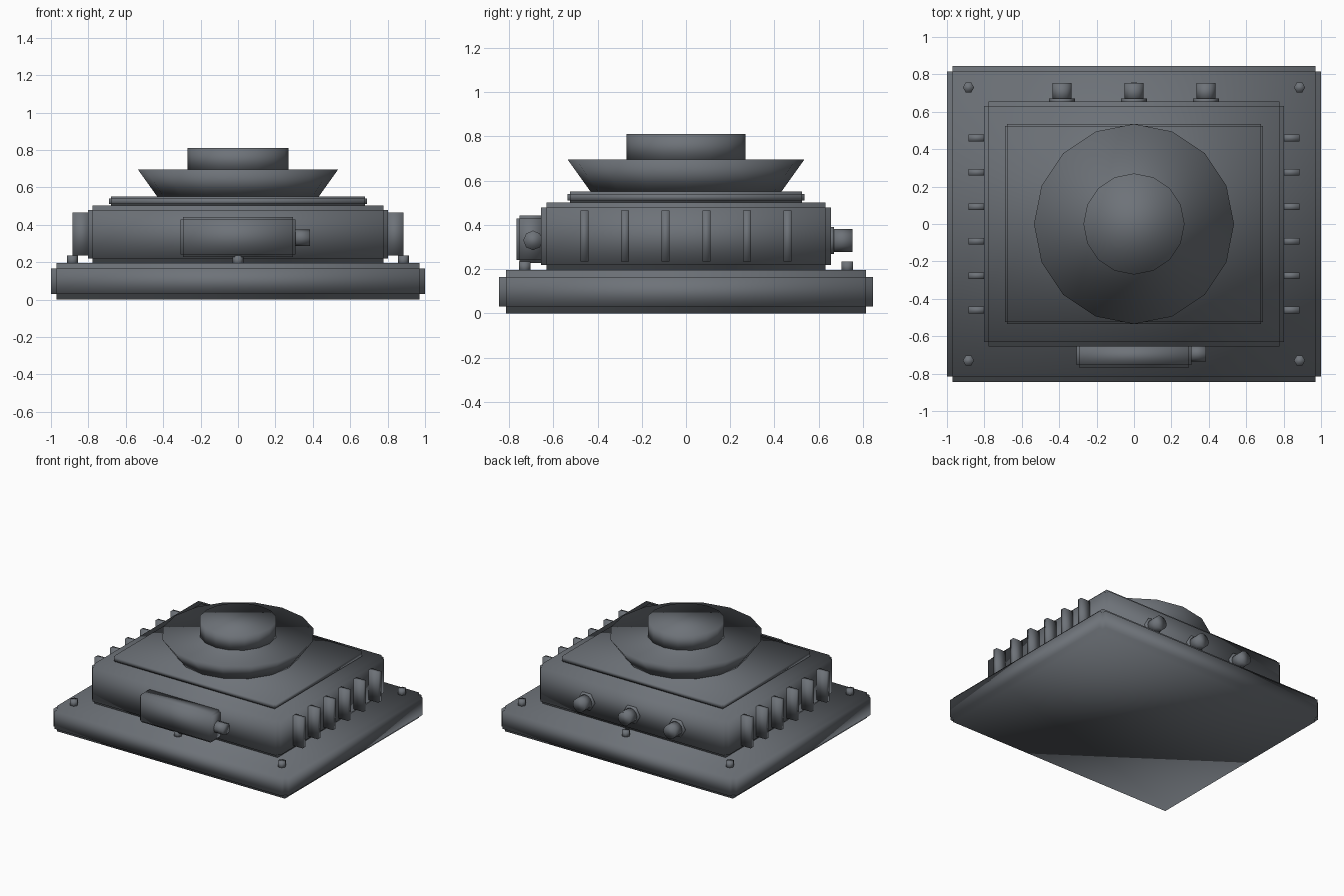
import bpy, bmesh
from math import pi
from mathutils import Matrix

if "Cube" in bpy.data.objects:
    bpy.data.objects.remove(bpy.data.objects["Cube"])

# Dark blue-grey metal
metal = bpy.data.materials.new("dark_metal")
metal.diffuse_color = (0.155, 0.17, 0.19, 1)
metal.use_nodes = True
metal.node_tree.nodes["Principled BSDF"].inputs["Base Color"].default_value = metal.diffuse_color


def finish(name, bm):
    for f in bm.faces:
        f.smooth = True
    me = bpy.data.meshes.new(name)
    bm.to_mesh(me)
    bm.free()
    me.materials.append(metal)
    ob = bpy.data.objects.new(name, me)
    bpy.context.collection.objects.link(ob)
    return ob


def box(name, lo, hi, notch=0.0):
    """Box whose edges are cut back with a small inward step."""
    bm = bmesh.new()
    size = [b - a for a, b in zip(lo, hi)]
    mid = [(a + b) / 2 for a, b in zip(lo, hi)]
    bmesh.ops.create_cube(bm, size=1, matrix=Matrix.Translation(mid) @ Matrix.Diagonal((*size, 1)))
    if notch:
        bmesh.ops.bevel(bm, geom=bm.edges[:], offset=notch, segments=2,
                        profile=0.0, affect='EDGES')
    return finish(name, bm)


def cyl(name, start, length, r1, r2, sides, axis='Z', turn=0.0):
    """Cylinder or cone frustum running from start along +axis."""
    rot = {'Z': Matrix(), 'X': Matrix.Rotation(pi / 2, 4, 'Y'),
           'Y': Matrix.Rotation(-pi / 2, 4, 'X')}[axis]
    bm = bmesh.new()
    m = (Matrix.Translation(start) @ rot @ Matrix.Translation((0, 0, length / 2))
         @ Matrix.Rotation(turn, 4, 'Z'))
    bmesh.ops.create_cone(bm, cap_ends=True, segments=sides, radius1=r1, radius2=r2,
                          depth=length, matrix=m)
    return finish(name, bm)


# Stacked housing
box("base_plate", (-1, -0.845, 0), (1, 0.845, 0.195), 0.03)
box("main_housing", (-0.803, -0.655, 0.195), (0.803, 0.655, 0.502), 0.024)
box("top_plate", (-0.69, -0.535, 0.5), (0.69, 0.535, 0.55), 0.01)

# Flared turret mount and its hub
cyl("flared_ring", (0, 0, 0.548), 0.147, 0.43, 0.535, 16)
cyl("centre_hub", (0, 0, 0.69), 0.12, 0.27, 0.27, 16)
for i in range(8):
    p = Matrix.Rotation(i * pi / 4, 3, 'Z').col[0] * 0.485
    cyl("ring_bolt", (p.x, p.y, 0.675), 0.0199, 0.022, 0.022, 8)

# Base bolts
for x in (-0.885, 0, 0.885):
    for y in (-0.73, 0.73):
        cyl("base_bolt", (x, y, 0.185), 0.05, 0.03, 0.03, 6, turn=pi / 6)

# Cooling fins along both sides
for s in (-1, 1):
    for i in range(6):
        y = (i - 2.5) * 0.184
        x0, x1 = sorted((s * 0.79, s * 0.885))
        box("cooling_fin", (x0, y - 0.018, 0.235), (x1, y + 0.018, 0.465))

# Front access box with its latch
box("access_box", (-0.308, -0.767, 0.228), (0.308, -0.64, 0.442), 0.013)
cyl("access_latch", (0.29, -0.692, 0.33), 0.095, 0.044, 0.044, 8, 'X')

# Rear connectors
for x in (-0.385, 0, 0.385):
    cyl("connector_nut", (x, 0.645, 0.33), 0.025, 0.07, 0.07, 6, 'Y', turn=pi / 2)
    cyl("connector_plug", (x, 0.66, 0.33), 0.093, 0.052, 0.052, 12, 'Y')
